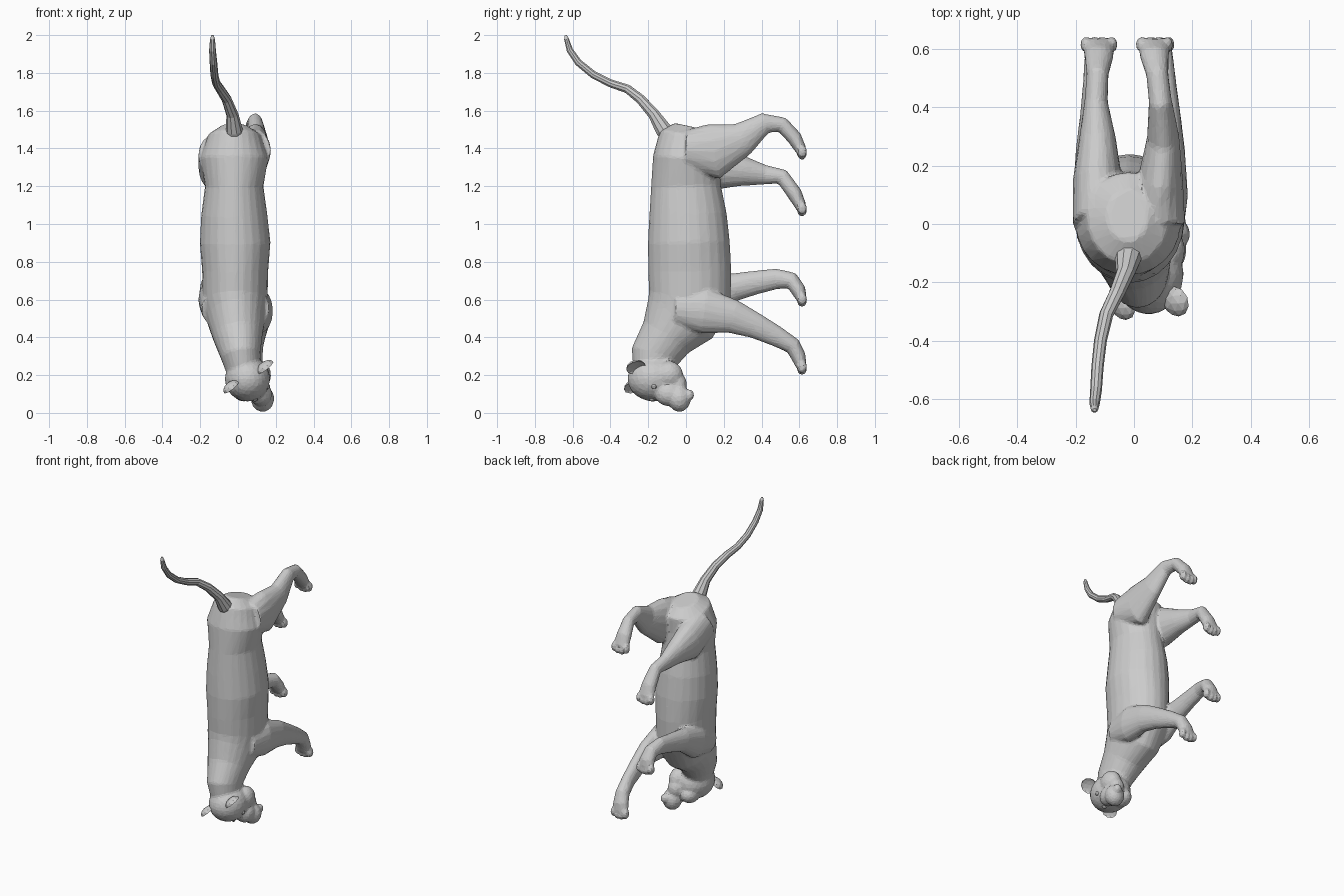
import bpy, bmesh, math
from mathutils import Vector, Matrix


def finish(bm, name):
    bmesh.ops.recalc_face_normals(bm, faces=bm.faces)
    me = bpy.data.meshes.new(name)
    bm.to_mesh(me)
    bm.free()
    ob = bpy.data.objects.new(name, me)
    bpy.context.collection.objects.link(ob)
    return ob


def loft(bm, sections, n=16):
    """Capped tube through (x, y, z, half width, half depth) sections."""
    pts = [Vector(s[:3]) for s in sections]
    rings = []
    for i, s in enumerate(sections):
        t = (pts[min(i + 1, len(pts) - 1)] - pts[max(i - 1, 0)]).normalized()
        u = (Vector((1, 0, 0)) - t * t.x).normalized()
        v = t.cross(u)
        rings.append([bm.verts.new(pts[i] + u * s[3] * math.cos(a) + v * s[4] * math.sin(a))
                      for a in (math.tau * k / n for k in range(n))])
    for r, q in zip(rings, rings[1:]):
        for k in range(n):
            bm.faces.new((r[k], r[(k + 1) % n], q[(k + 1) % n], q[k]))
    bm.faces.new(rings[0][::-1])
    bm.faces.new(rings[-1])


def blob(bm, centre, radii):
    m = Matrix.Translation(centre) @ Matrix.Diagonal((*radii, 1))
    bmesh.ops.create_icosphere(bm, subdivisions=3, radius=1, matrix=m)


bm = bmesh.new()

# Torso and neck, rump at the top
loft(bm, [(-.02, .03, 1.515, .07, .09), (-.02, .02, 1.47, .14, .16), (-.02, 0, 1.35, .18, .175),
          (-.02, 0, 1.2, .155, .185), (-.02, .01, 1.05, .175, .205), (-.015, .015, .9, .187, .217),
          (-.015, .02, .75, .175, .22), (-.015, .02, .6, .172, .22), (-.01, -.03, .5, .155, .20),
          (0, -.105, .4, .13, .145), (.015, -.165, .3, .105, .13), (.03, -.17, .22, .09, .11)], 24)

# Legs, each from its root in the body to the paw
legs = [
    [(.085, 0, 1.39, .09, .11), (.09, .15, 1.385, .078, .148), (.1, .3, 1.45, .055, .09),
     (.09, .42, 1.535, .04, .055), (.08, .51, 1.525, .038, .042), (.07, .575, 1.455, .05, .04),
     (.07, .61, 1.39, .056, .03)],
    [(-.12, 0, 1.37, .09, .12), (-.125, .15, 1.3, .085, .13), (-.125, .3, 1.28, .062, .08),
     (-.13, .42, 1.26, .04, .052), (-.125, .51, 1.25, .038, .042), (-.12, .575, 1.16, .05, .04),
     (-.12, .61, 1.09, .056, .03)],
    [(.1, -.05, .55, .065, .09), (.115, .1, .54, .07, .12), (.12, .25, .51, .055, .09),
     (.115, .37, .46, .045, .068), (.105, .48, .405, .04, .055), (.09, .565, .355, .045, .045),
     (.08, .595, .3, .052, .04), (.075, .61, .25, .056, .03)],
    [(-.12, -.05, .55, .075, .09), (-.14, .1, .6, .07, .11), (-.145, .25, .665, .055, .075),
     (-.14, .37, .69, .045, .063), (-.135, .48, .71, .04, .055), (-.125, .56, .7, .045, .045),
     (-.12, .595, .65, .052, .04), (-.12, .61, .61, .056, .03)],
]
for leg in legs:
    loft(bm, leg)
    x, y, z = leg[-1][:3]
    for off in (-.045, -.015, .015, .045):
        blob(bm, (x + off, y + .004, z - .022 + abs(off) * .35), (.019, .027, .034))

# Head turned to one side: skull, cheeks, bridge, muzzle, jaw, nose
for c, r in [((.05, -.17, .18), (.12, .14, .12)), ((.115, -.09, .2), (.06, .075, .075)),
             ((.03, -.09, .12), (.06, .075, .06)), ((.12, -.09, .1), (.06, .075, .065)),
             ((.13, -.035, .075), (.062, .06, .07)), ((.11, -.04, .15), (.05, .045, .06)),
             ((.15, .018, .095), (.028, .026, .03))]:
    blob(bm, c, r)

# Fuse everything into one skin, then reduce it to coarse flat facets
body = finish(bm, "animal_body")
m = body.modifiers.new("fuse", 'REMESH')
m.mode = 'VOXEL'
m.voxel_size = .009
m = body.modifiers.new("soften", 'SMOOTH')
m.factor = .5
m.iterations = 5
m = body.modifiers.new("facets", 'DECIMATE')
m.ratio = .1

# Tail
bm = bmesh.new()
loft(bm, [(-.02, -.06, 1.43, .06, .05), (-.02, -.12, 1.5, .045, .045), (-.03, -.17, 1.58, .032, .032),
          (-.06, -.24, 1.66, .027, .027), (-.095, -.31, 1.715, .024, .024),
          (-.115, -.4, 1.745, .022, .022), (-.125, -.49, 1.79, .021, .021),
          (-.13, -.57, 1.855, .02, .02), (-.135, -.615, 1.92, .018, .018),
          (-.135, -.633, 1.98, .013, .013), (-.135, -.637, 2.0, .006, .006)], 10)
finish(bm, "tail")

# Cupped ears opening toward the face direction
face_dir = Vector((.6, .25, -.76))
for name, c, r in (("right_ear", (.145, -.265, .24), .053), ("left_ear", (-.035, -.28, .135), .05)):
    bm = bmesh.new()
    bmesh.ops.create_icosphere(bm, subdivisions=2, radius=1)
    for v in bm.verts:
        v.co.z *= -.25 if v.co.z > 0 else .6
    rot = face_dir.to_track_quat('Z', 'Y').to_matrix().to_4x4()
    bmesh.ops.transform(bm, verts=bm.verts, matrix=Matrix.Translation(c) @ rot @ Matrix.Scale(r, 4))
    finish(bm, name)

# Eyes
for name, c in (("right_eye", (.155, -.17, .14)), ("left_eye", (.09, -.18, .075))):
    bm = bmesh.new()
    bmesh.ops.create_icosphere(bm, subdivisions=2, radius=.015, matrix=Matrix.Translation(c))
    finish(bm, name)
